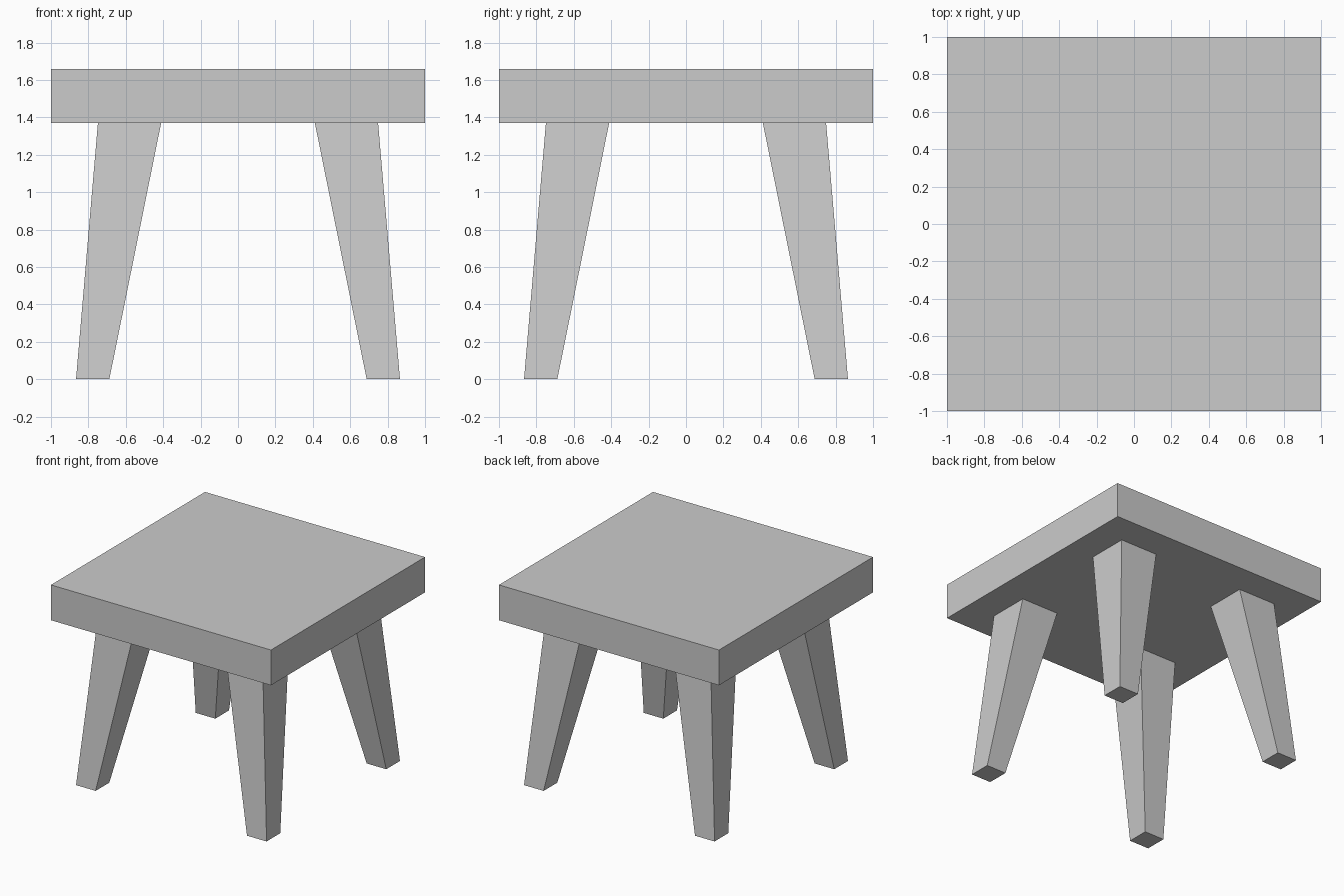
import bpy, bmesh

if "Cube" in bpy.data.objects:
    bpy.data.objects.remove(bpy.data.objects["Cube"])

TOP_Z, UNDER_Z = 1.66, 1.37


def tapered_block(name, low, high):
    """Block between two square sections, each (centre x, centre y, half width, z)."""
    bm = bmesh.new()
    bmesh.ops.create_cube(bm, size=2)
    for v in bm.verts:
        cx, cy, half, z = high if v.co.z > 0 else low
        v.co = (cx + v.co.x * half, cy + v.co.y * half, z)
    mesh = bpy.data.meshes.new(name)
    bm.to_mesh(mesh)
    bm.free()
    obj = bpy.data.objects.new(name, mesh)
    bpy.context.collection.objects.link(obj)
    return obj


# Square seat slab
tapered_block("seat", (0, 0, 1, UNDER_Z), (0, 0, 1, TOP_Z))

# Four splayed legs, tapering towards the floor
for side, sx in (("left", -1), ("right", 1)):
    for end, sy in (("front", -1), ("back", 1)):
        tapered_block(f"{end}_{side}_leg",
                      (sx * 0.777, sy * 0.777, 0.089, 0),
                      (sx * 0.58, sy * 0.58, 0.169, UNDER_Z))
